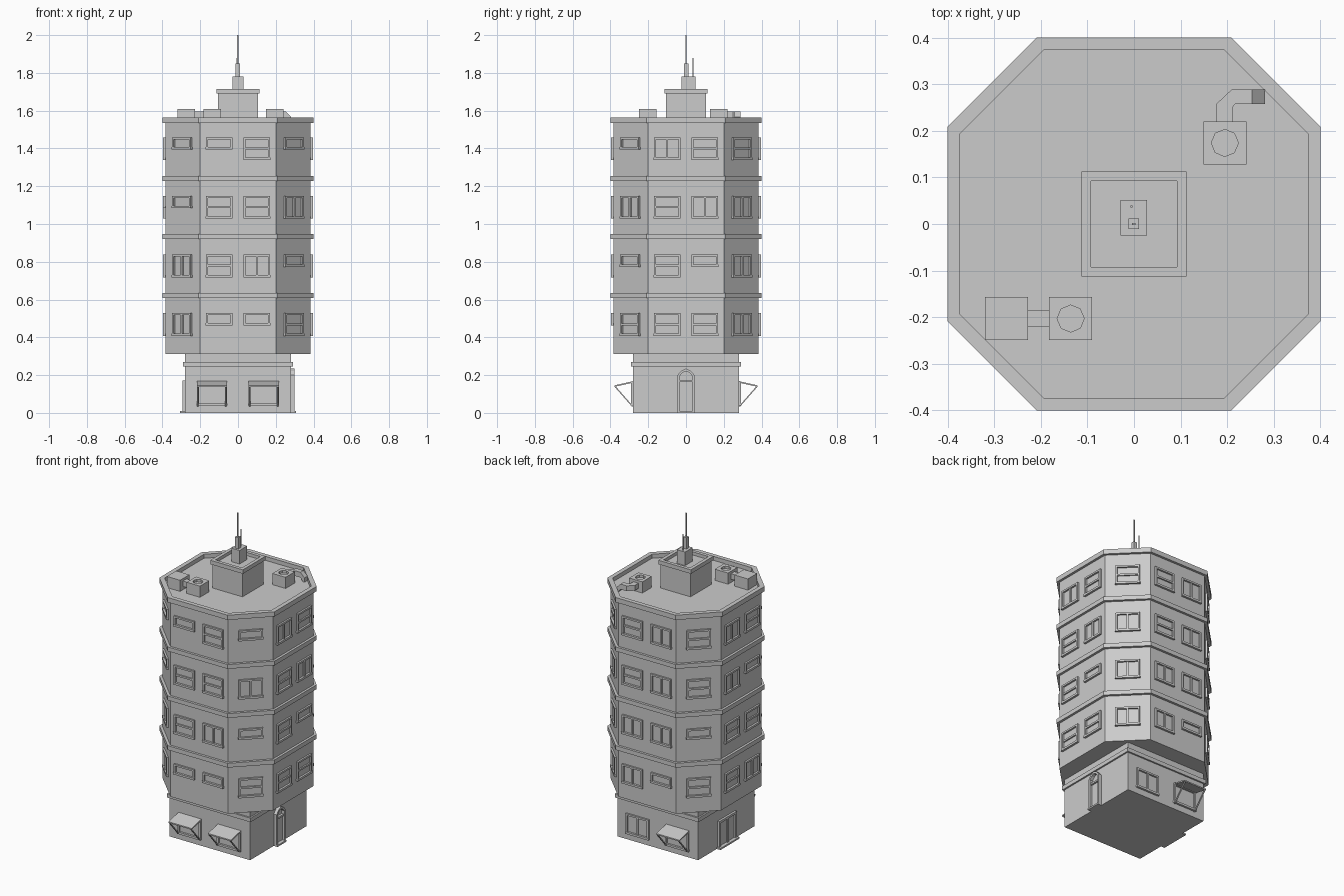
import bpy, bmesh, math
from mathutils import Matrix, Vector

if "Cube" in bpy.data.objects:
    bpy.data.objects.remove(bpy.data.objects["Cube"])


def finish(name, bm):
    bmesh.ops.recalc_face_normals(bm, faces=bm.faces)
    me = bpy.data.meshes.new(name)
    bm.to_mesh(me)
    bm.free()
    ob = bpy.data.objects.new(name, me)
    bpy.context.collection.objects.link(ob)
    return ob


def box(bm, x0, x1, y0, y1, z0, z1, m=Matrix()):
    t = Matrix.Translation(((x0 + x1) / 2, (y0 + y1) / 2, (z0 + z1) / 2))
    s = Matrix.Diagonal((x1 - x0, y1 - y0, z1 - z0, 1))
    bmesh.ops.create_cube(bm, size=1, matrix=m @ t @ s)


def square(h):
    return [(h, -h), (h, h), (-h, h), (-h, -h)]


def octagon(h):
    c = h * 0.522
    return [(c, -h), (h, -c), (h, c), (c, h), (-c, h), (-h, c), (-h, -c), (-c, -h)]


def loft(name, shape, profile):
    """Skin rings of one shape through (half width, z) steps."""
    bm = bmesh.new()
    rings = [[bm.verts.new((x, y, z)) for x, y in shape(h)] for h, z in profile]
    for a, b in zip(rings, rings[1:]):
        for i in range(len(a)):
            j = (i + 1) % len(a)
            bm.faces.new((a[i], a[j], b[j], b[i]))
    bm.faces.new(rings[0][::-1])
    bm.faces.new(rings[-1])
    return finish(name, bm)


def extrude(bm, pts, vec):
    f = bm.faces.new([bm.verts.new(p) for p in pts])
    g = bmesh.ops.extrude_face_region(bm, geom=[f], use_keep_orig=True)
    vs = [e for e in g['geom'] if isinstance(e, bmesh.types.BMVert)]
    bmesh.ops.translate(bm, vec=vec, verts=vs)


def wall(side, dist):
    """Wall frame: x right, -y outward, turned by eighths of a circle."""
    return Matrix.Rotation(side * math.pi / 4, 4, 'Z') @ Matrix.Translation((0, -dist, 0))


def window(bm, m, u, z0, kind, w=0.14, h=0.118):
    z1 = z0 + h
    if kind == 'C':
        z0 = z1 - h * 0.53
    a, b, t, d = u - w / 2, u + w / 2, 0.011, 0.011
    box(bm, a, a + t, -d, 0, z0, z1, m)
    box(bm, b - t, b, -d, 0, z0, z1, m)
    box(bm, a + t, b - t, -d, 0, z1 - t, z1, m)
    box(bm, a - 0.002, b + 0.002, -d - 0.002, 0, z0 - 0.002, z0 + t, m)
    zm = (z0 + z1) / 2
    if kind == 'A':
        box(bm, a + t, b - t, -d * 0.8, 0, zm - t / 2, zm + t / 2, m)
    if kind == 'B':
        box(bm, u - t / 2, u + t / 2, -d * 0.8, 0, z0 + t, z1 - t, m)


# ground floor, octagonal tower with bands and parapet
loft("ground_floor", square, [(.28, 0), (.28, .245), (.29, .245), (.29, .27), (.28, .27), (.28, .311)])
prof = [(.385, .311)]
for z in (.608, .92, 1.228):
    prof += [(.385, z), (.4, z), (.4, z + .027), (.385, z + .027)]
prof += [(.385, 1.535), (.4, 1.535), (.4, 1.565), (.373, 1.565), (.373, 1.54)]
loft("tower", octagon, prof)

# tower windows: A sash, B casement, C small; rows from the bottom floor up
layout = [("CC", "AB", "AA", "CA"), "ACBC", ("AA", "AC", "AB", "BA"), "BBBA",
          ("BC", "BB", "AB", "AB"), "ACAA", ("AB", "AA", "BC", "BA"), "BBCC"]
bm = bmesh.new()
for side, rows in enumerate(layout):
    m = wall(side, .385 if side % 2 == 0 else .385 * 1.522 / math.sqrt(2))
    for fl, kinds in enumerate(rows):
        us = (-.1, .1) if len(kinds) == 2 else (0,)
        for u, k in zip(us, kinds):
            window(bm, m, u, .41 + .31 * fl, k)
finish("tower_windows", bm)

# shop windows with awnings on struts
bm = bmesh.new()
window(bm, wall(4, .28), -.138, .04, 'B', .16, .125)
for side, u in ((0, -.138), (0, .136), (4, .138)):
    window(bm, wall(side, .28), u, .04, 'O', .16, .125)
finish("shop_windows", bm)
bm = bmesh.new()
for side, u in ((0, -.138), (0, .136), (4, .138)):
    m = wall(side, .28)
    a, b = u - .08, u + .08
    sheet = [(0, .168), (-.098, .146), (-.098, .138), (0, .16)]
    extrude(bm, [m @ Vector((a, y, z)) for y, z in sheet], m.to_3x3() @ Vector((b - a, 0, 0)))
    strut = [(-.098, .138), (-.09, .138), (0, .035), (-.008, .035)]
    for x in (a + .002, b - .01):
        extrude(bm, [m @ Vector((x, y, z)) for y, z in strut], m.to_3x3() @ Vector((.008, 0, 0)))
finish("awnings", bm)

# arched door on the right side
m = wall(2, .28)
outer = [(-.045, 0), (-.045, .2), (-.025, .223), (0, .235), (.025, .223), (.045, .2), (.045, 0)]
inner = [(-.034, 0), (-.034, .195), (-.019, .212), (0, .221), (.019, .212), (.034, .195), (.034, 0)]
bm = bmesh.new()
for i in range(6):
    q = [outer[i], outer[i + 1], inner[i + 1], inner[i]]
    extrude(bm, [m @ Vector((x, 0, z)) for x, z in q], m.to_3x3() @ Vector((0, -.02, 0)))
box(bm, -.034, .034, -.015, 0, .163, .174, m)
box(bm, -.034, .034, -.004, 0, .01, .163, m)
box(bm, -.045, .045, -.026, 0, 0, .01, m)
finish("arched_door", bm)

# double door on the left side
m = wall(6, .28)
bm = bmesh.new()
for x0, x1 in ((-.085, -.072), (.072, .085), (-.006, .006)):
    box(bm, x0, x1, -.014, 0, .01, .158, m)
box(bm, -.085, .085, -.014, 0, .158, .172, m)
box(bm, -.072, .072, -.004, 0, .01, .158, m)
box(bm, -.095, .095, -.026, 0, 0, .01, m)
finish("double_door", bm)

# roof house with its own parapet, mast base and antennas
loft("roof_house", square, [(.105, 1.54), (.105, 1.69), (.113, 1.69), (.113, 1.715), (.092, 1.715), (.092, 1.695)])
bm = bmesh.new()
box(bm, -.029, .028, -.025, .051, 1.695, 1.78)
box(bm, -.012, .011, -.011, .012, 1.78, 1.85)
box(bm, -.004, .003, -.002, .002, 1.85, 2.0)
box(bm, -.008, -.003, .035, .04, 1.78, 1.88)
finish("mast", bm)


# roof air units; fan wells cut into two of them
def air_unit(x, y, fan):
    bm = bmesh.new()
    box(bm, x - .046, x + .046, y - .046, y + .046, 1.54, 1.61)
    ob = finish("air_unit", bm)
    if fan:
        bm = bmesh.new()
        bmesh.ops.create_cone(bm, cap_ends=True, segments=8, radius1=.029, radius2=.029, depth=.03,
                              matrix=Matrix.Translation((x, y, 1.61)))
        cut = finish("fan_cutter", bm)
        cut.hide_render = True
        mod = ob.modifiers.new("fan_well", 'BOOLEAN')
        mod.operation, mod.object, mod.solver = 'DIFFERENCE', cut, 'EXACT'
        bpy.context.view_layer.objects.active = ob
        bpy.ops.object.modifier_apply(modifier=mod.name)
        bpy.data.objects.remove(cut)


air_unit(.195, .174, True)
air_unit(-.136, -.203, True)
air_unit(-.274, -.203, False)

# ducts: straight link and bent outlet with a sloped mouth
bm = bmesh.new()
box(bm, -.228, -.182, -.221, -.186, 1.56, 1.595)
path = [(.176, .22), (.176, .257), (.21, .289), (.253, .289), (.253, .258), (.217, .258), (.211, .25), (.211, .22)]
extrude(bm, [(x, y, 1.562) for x, y in path], (0, 0, .033))
mouth = [(.253, 1.562), (.253, 1.595), (.281, 1.567), (.281, 1.54), (.27, 1.54)]
extrude(bm, [(x, .258, z) for x, z in mouth], (0, .031, 0))
finish("ducts", bm)
